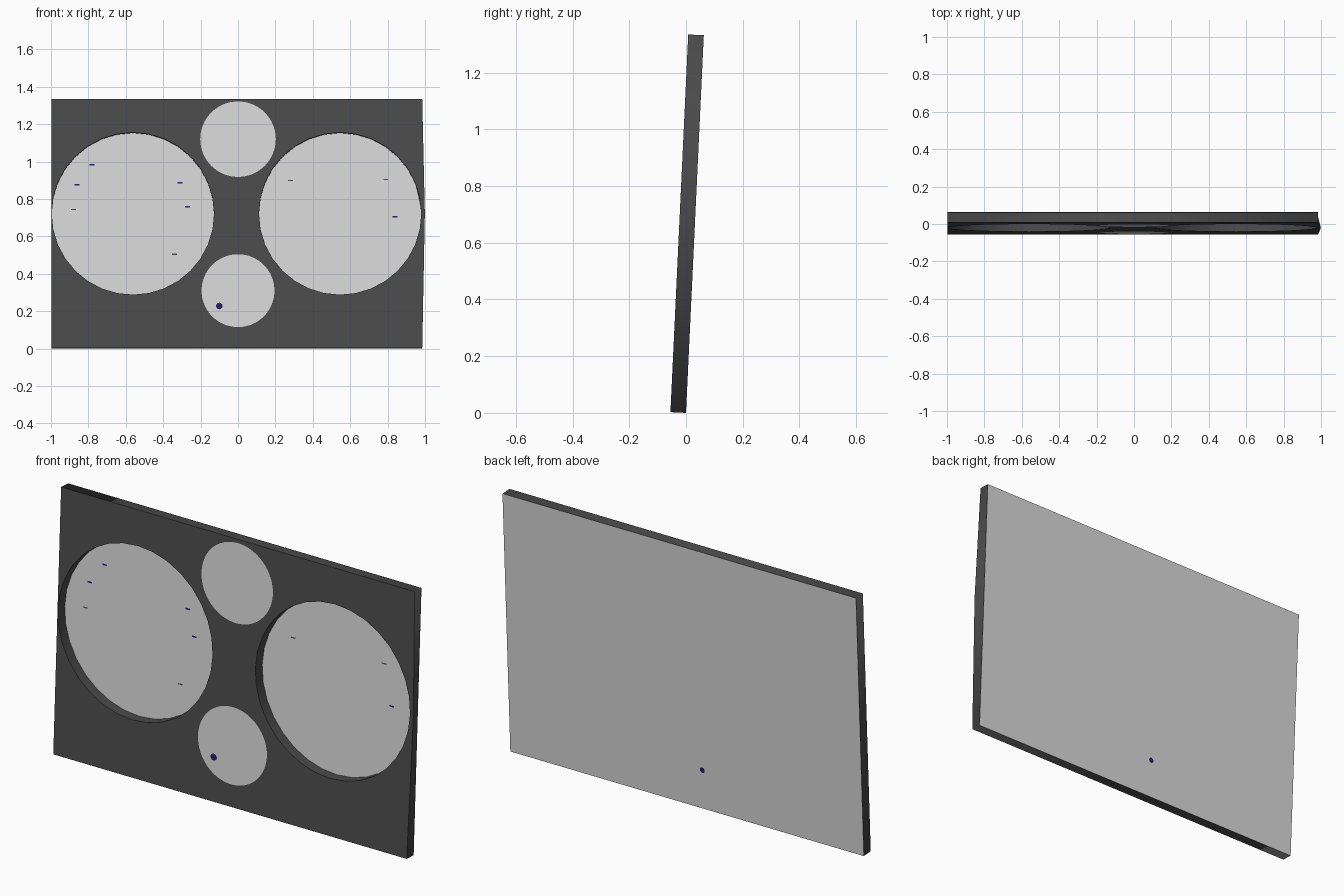
import bpy, bmesh
from math import sin, cos, pi, radians
from mathutils import Matrix

cube = bpy.data.objects.get("Cube")
if cube:
    bpy.data.objects.remove(cube, do_unlink=True)

THICK, HEIGHT = 0.055, 1.333
LEFT, RIGHT, PEAK = -0.998, 0.985, 0.999
# Local frame: x across, y up the panel, z out of its front
LEAN = Matrix.Rotation(radians(90 - 2.7), 4, 'X')


def material(name, rgb):
    m = bpy.data.materials.new(name)
    m.use_nodes = True
    m.diffuse_color = (*rgb, 1)
    m.node_tree.nodes["Principled BSDF"].inputs["Base Color"].default_value = (*rgb, 1)
    return m


dark = material("dark grey", (0.073, 0.073, 0.073))
light = material("light grey", (0.7, 0.7, 0.7))
blue = material("dark blue", (0.02, 0.012, 0.13))


def circle(x, y, r, sides):
    return [(x + r * cos(2 * pi * i / sides), y + r * sin(2 * pi * i / sides))
            for i in range(sides)]


def rectangle(x0, y0, x1, y1):
    return [(x0, y0), (x1, y0), (x1, y1), (x0, y1)]


def sheet(name, points, depth, mat):
    """Flat one-face plate at the given depth."""
    bm = bmesh.new()
    bm.faces.new([bm.verts.new((x, y, depth)) for x, y in points])
    me = bpy.data.meshes.new(name)
    bm.to_mesh(me)
    bm.free()
    me.materials.append(mat)
    ob = bpy.data.objects.new(name, me)
    bpy.context.collection.objects.link(ob)
    ob.matrix_world = LEAN
    return ob


# Board with two large round openings
outline = [(LEFT, 0), (RIGHT, 0), (PEAK, 0.72), (RIGHT, HEIGHT), (LEFT, HEIGHT)]
holes = [circle(x, 0.72, 0.434, 32) for x in (-0.562, 0.546)]
curve = bpy.data.curves.new("board", 'CURVE')
curve.dimensions = '2D'
curve.fill_mode = 'BOTH'
curve.extrude = THICK / 2
for points in [outline] + holes:
    spline = curve.splines.new('POLY')
    spline.points.add(len(points) - 1)
    for p, (x, y) in zip(spline.points, points):
        p.co = (x, y, 0, 1)
    spline.use_cyclic_u = True
curve.materials.append(dark)
board = bpy.data.objects.new("board", curve)
bpy.context.collection.objects.link(board)
bpy.ops.object.select_all(action='DESELECT')
board.select_set(True)
bpy.context.view_layer.objects.active = board
bpy.ops.object.convert(target='MESH')
board = bpy.context.view_layer.objects.active
for v in board.data.vertices:
    v.co.z += THICK / 2
    # The side edge swells only at the front
    if v.co.x > RIGHT + 0.005 and v.co.z < THICK / 2:
        v.co.x = RIGHT
board.matrix_world = LEAN

# Light sheet closing the back, seen through the openings
sheet("back_sheet", rectangle(LEFT, 0, RIGHT, HEIGHT), -0.001, light)

# Small discs on the front
sheet("upper_disc", circle(0, 1.118, 0.202, 64), THICK + 0.006, light)
sheet("lower_disc", circle(0, 0.307, 0.195, 64), THICK + 0.006, light)

# Blue spot on the lower disc and behind it
sheet("front_spot", circle(-0.1, 0.225, 0.018, 12), THICK + 0.008, blue)
sheet("back_spot", circle(-0.1, 0.2, 0.014, 12), -0.003, blue)

# Tiny dashes inside the openings
for x, y in [(-0.78, 0.985), (-0.86, 0.877), (-0.31, 0.888), (-0.27, 0.76), (0.84, 0.705)]:
    sheet("blue_dash", rectangle(x - 0.013, y - 0.004, x + 0.013, y + 0.004), 0.001, blue)
for x, y in [(-0.88, 0.745), (-0.34, 0.505), (0.28, 0.9), (0.79, 0.905)]:
    sheet("dark_dash", rectangle(x - 0.013, y - 0.003, x + 0.013, y + 0.003), 0.001, dark)
